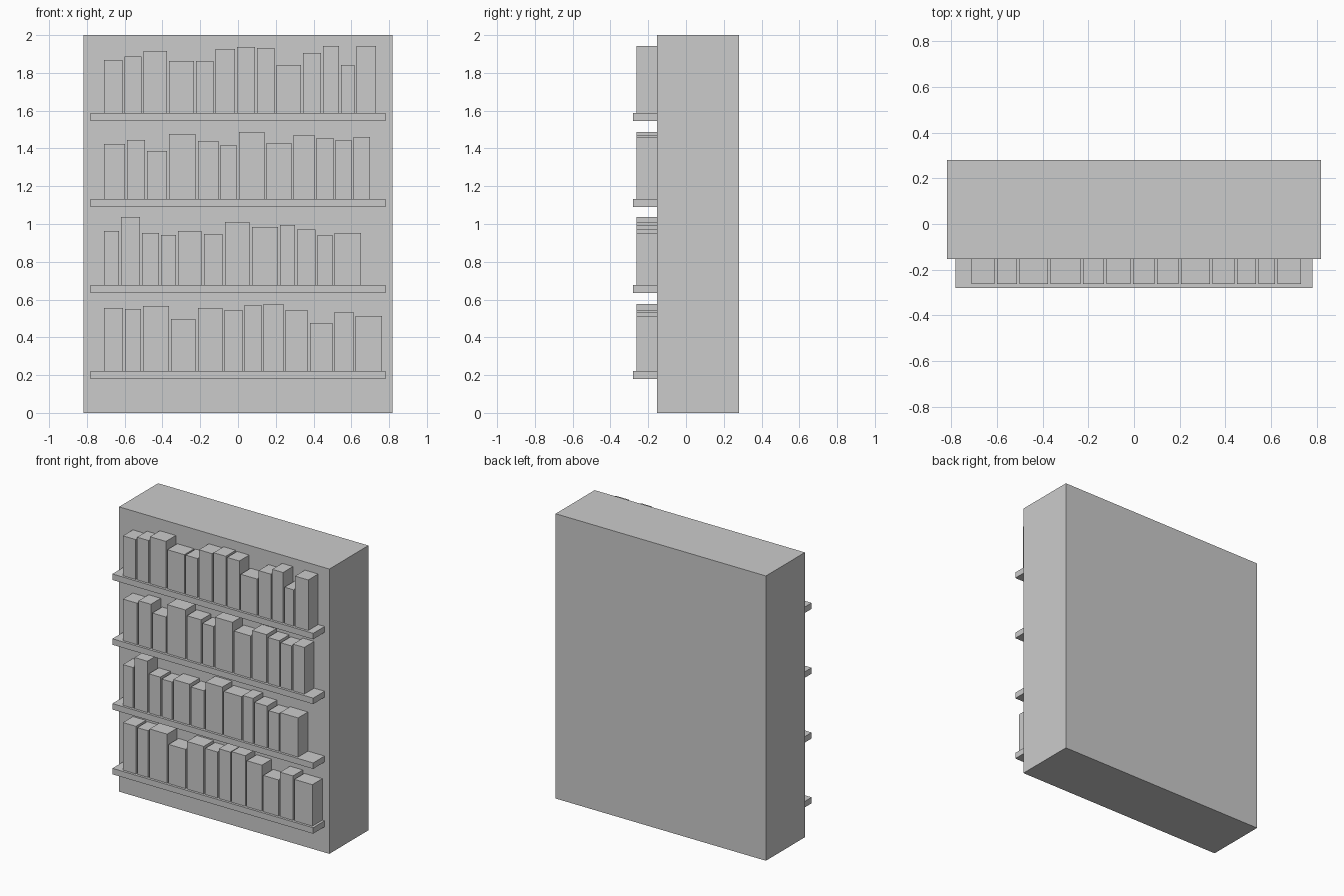
import bpy

FRONT = -0.153   # front face of the cabinet body
GAP = 0.011      # space between neighbouring books


def box(name, x0, x1, y0, y1, z0, z1):
    bpy.ops.mesh.primitive_cube_add(
        size=1, location=((x0 + x1) / 2, (y0 + y1) / 2, (z0 + z1) / 2))
    ob = bpy.context.object
    ob.name = name
    ob.scale = (x1 - x0, y1 - y0, z1 - z0)
    bpy.ops.object.transform_apply(location=False, rotation=False, scale=True)
    return ob


# solid cabinet body
box("cabinet_body", -0.817, 0.817, FRONT, 0.28, 0, 2)

# book rows, bottom to top: left edges (plus row end) and book heights
rows = [
    ([-.71, -.598, -.503, -.355, -.213, -.071, .035, .135, .252, .38, .511, .622, .773],
     [.334, .328, .344, .275, .334, .323, .349, .355, .323, .254, .312, .291]),
    ([-.71, -.62, -.509, -.408, -.318, -.181, -.07, .073, .222, .312, .422, .512, .662],
     [.286, .36, .275, .265, .286, .27, .334, .307, .318, .294, .265, .275]),
    ([-.71, -.588, -.482, -.366, -.213, -.092, .004, .152, .294, .416, .516, .611, .71],
     [.291, .312, .254, .344, .307, .286, .355, .297, .339, .323, .312, .328]),
    ([-.71, -.6, -.5, -.365, -.222, -.12, -.005, .1, .205, .344, .45, .545, .627, .741],
     [.28, .3, .33, .275, .275, .34, .35, .345, .255, .318, .355, .255, .355]),
]

for r, (edges, heights) in enumerate(rows, 1):
    top = 0.222 + 0.455 * (r - 1)
    # shelf board
    box(f"shelf_{r}", -0.78, 0.78, -0.28, FRONT, top - 0.042, top)
    # books standing on the shelf
    for b, h in enumerate(heights):
        box(f"book_{r}_{b + 1}", edges[b], edges[b + 1] - GAP,
            -0.263, FRONT, top, top + h)
